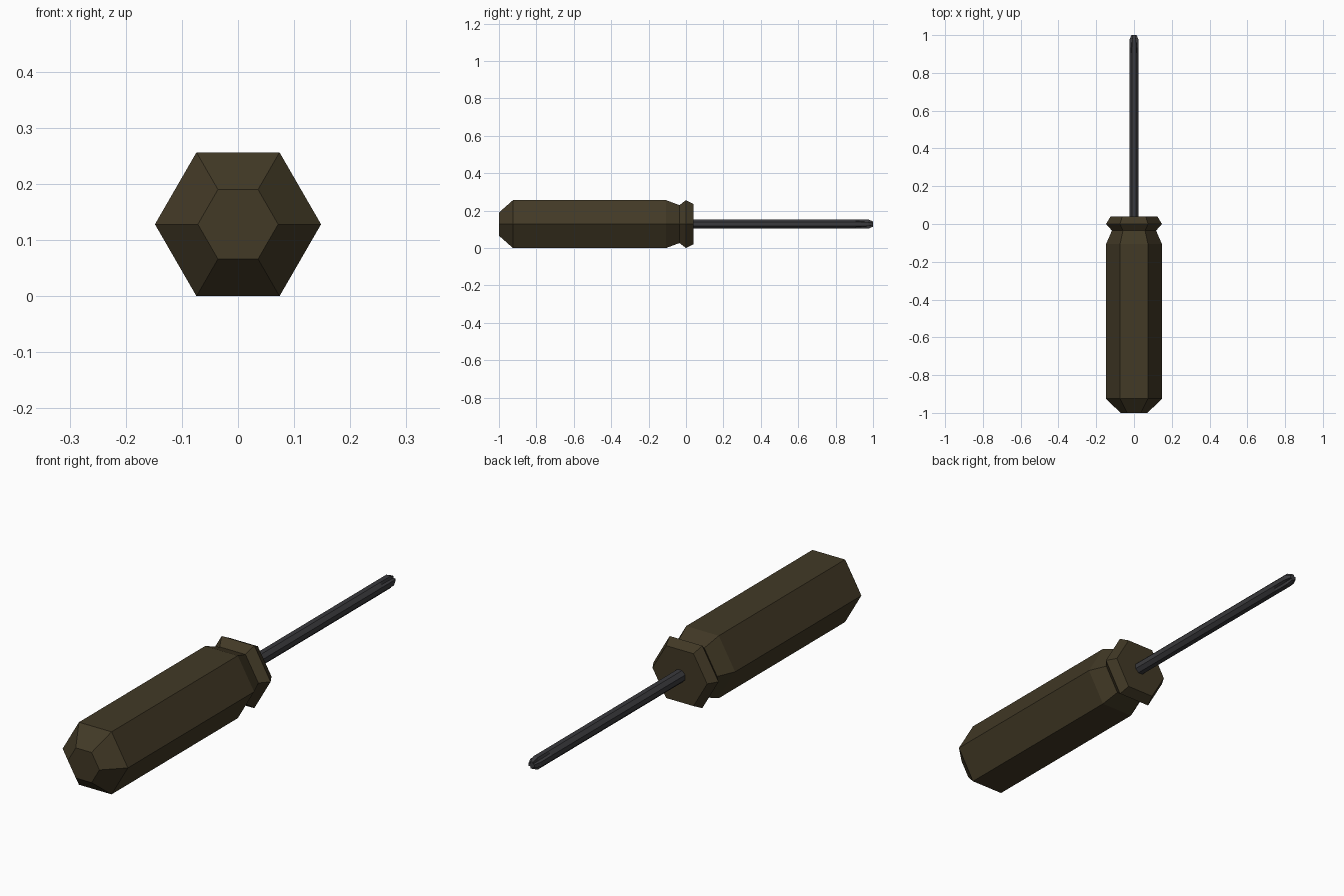
import bpy, bmesh, math

if "Cube" in bpy.data.objects:
    bpy.data.objects.remove(bpy.data.objects["Cube"])

ZC = 0.128  # height of the tool's axis


def material(name, rgb):
    m = bpy.data.materials.new(name)
    m.diffuse_color = (*rgb, 1)
    m.use_nodes = True
    m.node_tree.nodes["Principled BSDF"].inputs["Base Color"].default_value = m.diffuse_color
    return m


def loft(name, rings, mat):
    """Skin rings of (x, z) points placed at successive y values, capped at both ends."""
    bm = bmesh.new()
    loops = [[bm.verts.new((x, y, z + ZC)) for x, z in pts] for y, pts in rings]
    n = len(loops[0])
    for a, b in zip(loops, loops[1:]):
        for i in range(n):
            j = (i + 1) % n
            bm.faces.new((a[i], a[j], b[j], b[i]))
    bm.faces.new(loops[0])
    bm.faces.new(loops[-1])
    bmesh.ops.recalc_face_normals(bm, faces=bm.faces)
    me = bpy.data.meshes.new(name)
    bm.to_mesh(me)
    bm.free()
    me.materials.append(mat)
    ob = bpy.data.objects.new(name, me)
    bpy.context.collection.objects.link(ob)
    return ob


def polar(r, deg):
    a = math.radians(deg)
    return r * math.cos(a), r * math.sin(a)


def hexagon(r):
    return [polar(r, 60 * i) for i in range(6)]


def blade(r, groove):
    """Octagon whose four diagonal flats have a midpoint pulled in to form grooves."""
    pts = []
    for q in range(4):
        pts += [polar(r, 90 * q - 22.5), polar(r, 90 * q + 22.5), polar(groove, 90 * q + 45)]
    return pts


grip = material("dark olive brown", (0.054, 0.041, 0.019))
steel = material("dark steel", (0.042, 0.042, 0.047))

# Hexagonal handle with chamfered butt, waisted neck and collar
profile = [(-1, 0.0715), (-0.925, 0.148), (-0.107, 0.148),
           (-0.035, 0.117), (0, 0.148), (0.04, 0.124)]
loft("handle", [(y, hexagon(r)) for y, r in profile], grip)

# Octagonal shaft ending in a cross-shaped tip
R = 0.0265
flat = R * math.cos(math.radians(22.5))
loft("shaft", [(0.03, blade(R, flat)), (0.905, blade(R, flat)),
               (0.975, blade(R, 0.015)), (1.0, blade(0.015, 0.009))], steel)
